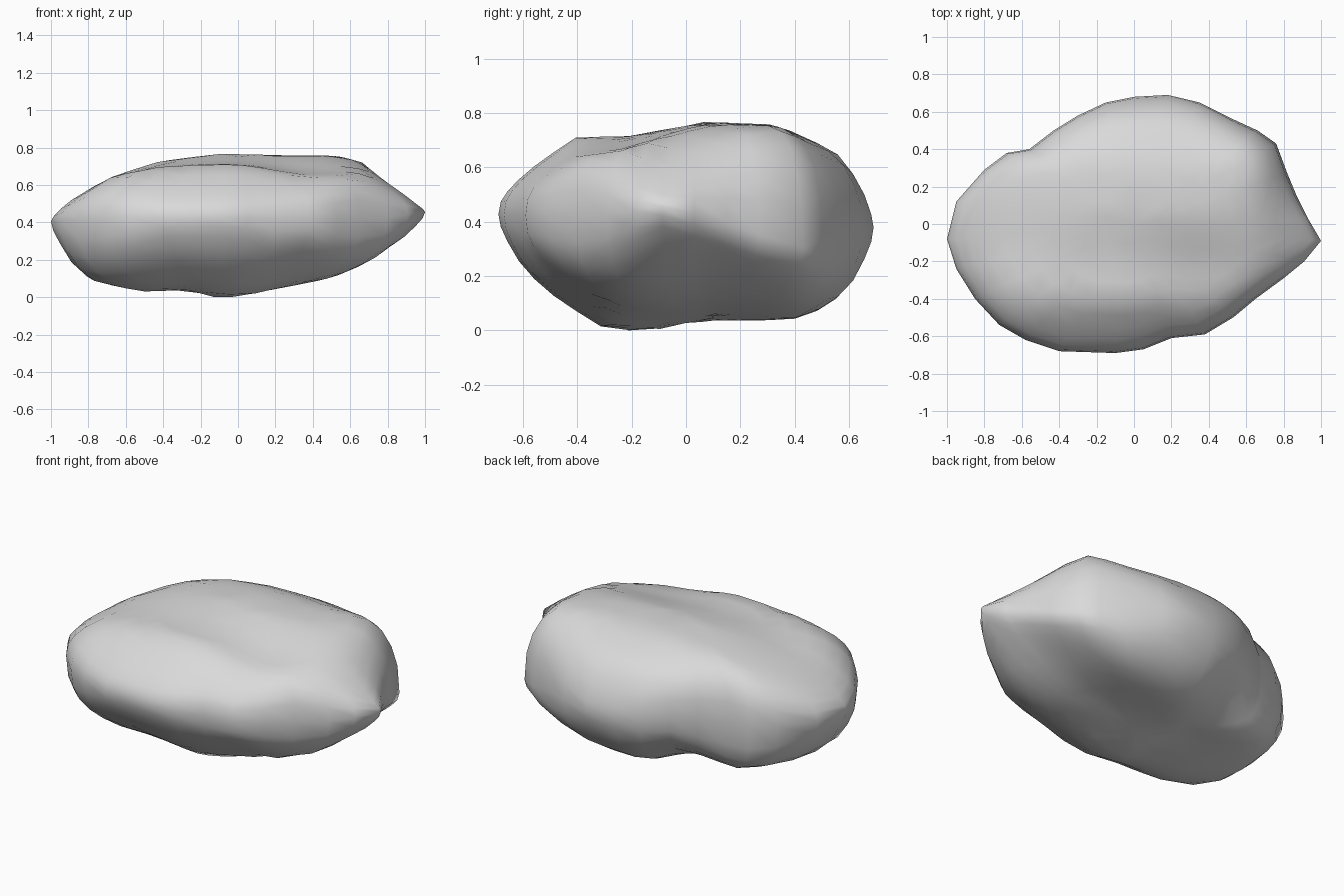
import bpy
import math

default_cube = bpy.data.objects.get("Cube")
if default_cube:
    bpy.data.objects.remove(default_cube, do_unlink=True)

# Plan outline at the widest level, counter-clockwise
OUTLINE = [
    (1, -.09), (.93, .03), (.87, .15), (.82, .27), (.76, .43), (.66, .5),
    (.53, .56), (.35, .65), (.18, .69), (0, .68), (-.15, .65), (-.3, .58),
    (-.43, .5), (-.56, .4), (-.68, .38), (-.8, .29), (-.95, .12), (-1, -.08),
    (-.95, -.24), (-.85, -.4), (-.72, -.54), (-.58, -.62), (-.4, -.68),
    (-.1, -.69), (.05, -.67), (.2, -.61), (.38, -.59), (.53, -.5),
    (.65, -.4), (.8, -.29), (.91, -.2),
]

# Upper and lower profiles along the length and across the width
TOP_LENGTH = [(-1, .46), (-.97, .5), (-.9, .55), (-.7, .65), (-.42, .74),
              (-.1, .78), (.48, .77), (.65, .74), (.87, .6), (1, .5)]
TOP_WIDTH = [(-.69, .54), (-.57, .62), (-.4, .73), (-.2, .73), (.07, .78),
             (.33, .77), (.57, .67), (.65, .58), (.69, .48)]
BASE_LENGTH = [(-1, .32), (-.93, .21), (-.87, .13), (-.77, .08), (-.5, .04),
               (-.25, .05), (-.1, 0), (.05, .02), (.3, .06), (.5, .1),
               (.7, .18), (.9, .31), (1, .4)]
BASE_WIDTH = [(-.69, .35), (-.66, .3), (-.6, .22), (-.47, .12), (-.28, 0),
              (-.06, .02), (.1, .05), (.3, .04), (.43, .04), (.54, .09),
              (.63, .16), (.69, .28)]

# Hollows (positive) and swellings (negative): x, y, size, depth
TOP_DENTS = [(.4, -.4, .28, .06), (.72, .36, .2, -.04), (-.7, -.35, .2, -.03)]
BASE_DENTS = [(.75, .08, .2, .03), (-.32, .52, .2, .12), (.4, -.5, .25, .06)]

HEIGHT = .78
RINGS = 10


def sample(profile, position):
    """Linear height of a profile at a position."""
    for (a, za), (b, zb) in zip(profile, profile[1:]):
        if position <= b:
            factor = max(0, (position - a) / (b - a))
            return za + (zb - za) * factor
    return profile[-1][1]


def bump(x, y, centre_x, centre_y, size):
    distance = math.hypot(x - centre_x, y - centre_y)
    return math.exp(-(distance / size) ** 2)


def rim_height(x, y):
    """Level of the widest line: high at the point, low at the back corner."""
    level = .415 - .035 * y
    level += .05 * bump(x, y, 1, -.09, .22)
    level += .04 * bump(x, y, -.35, .55, .2)
    return level - .08 * bump(x, y, .76, .43, .22)


def surface_height(x, y, t, upper):
    """Blend both profiles and round the surface off towards the rim."""
    middle = rim_height(x, y)
    along, across, limit, dents = (
        (TOP_LENGTH, TOP_WIDTH, HEIGHT, TOP_DENTS) if upper
        else (BASE_LENGTH, BASE_WIDTH, 0, BASE_DENTS))
    reach = limit - middle
    length_part = max(0, (sample(along, x) - middle) / reach)
    width_part = max(0, (sample(across, y) - middle) / reach)
    small, large = sorted((length_part, width_part))
    rounding = max(0, 1 - t ** 10) ** .38
    hollow = sum(depth * bump(x, y, cx, cy, size)
                 for cx, cy, size, depth in dents)
    body = abs(reach) * small * large ** .7 - hollow
    return middle + math.copysign(max(0, body) * rounding, reach)


# Stone mesh: rings of the outline, upper shell and lower shell sharing a rim
verts = []
faces = []
sides = len(OUTLINE)


def add_ring(t, upper):
    start = len(verts)
    for px, py in OUTLINE:
        x, y = px * t, py * t
        verts.append((x, y, surface_height(x, y, t, upper)))
    return [start + i for i in range(sides)]


def add_pole(upper):
    verts.append((0, 0, surface_height(0, 0, 0, upper)))
    return len(verts) - 1


levels = [math.sin(k / RINGS * math.pi / 2) for k in range(1, RINGS + 1)]
top_pole = add_pole(True)
rings = [add_ring(t, True) for t in levels]
rings += [add_ring(t, False) for t in reversed(levels[:-1])]
base_pole = add_pole(False)

for i in range(sides):
    j = (i + 1) % sides
    faces.append((top_pole, rings[0][i], rings[0][j]))
    faces.append((base_pole, rings[-1][j], rings[-1][i]))
    for inner, outer in zip(rings, rings[1:]):
        faces.append((inner[i], outer[i], outer[j], inner[j]))

# Rest the stone on the ground
low = min(v[2] for v in verts)
verts = [(x, y, z - low) for x, y, z in verts]

mesh = bpy.data.meshes.new("stone")
mesh.from_pydata(verts, [], faces)
mesh.update()
stone = bpy.data.objects.new("stone", mesh)
bpy.context.collection.objects.link(stone)
for polygon in mesh.polygons:
    polygon.use_smooth = True

# Pale grey stone colour
grey = bpy.data.materials.new("pale_grey_stone")
grey.use_nodes = True
colour = (.7, .7, .7, 1)
grey.diffuse_color = colour
for node in grey.node_tree.nodes:
    if node.type == "BSDF_PRINCIPLED":
        node.inputs["Base Color"].default_value = colour
        node.inputs["Roughness"].default_value = .9
mesh.materials.append(grey)
